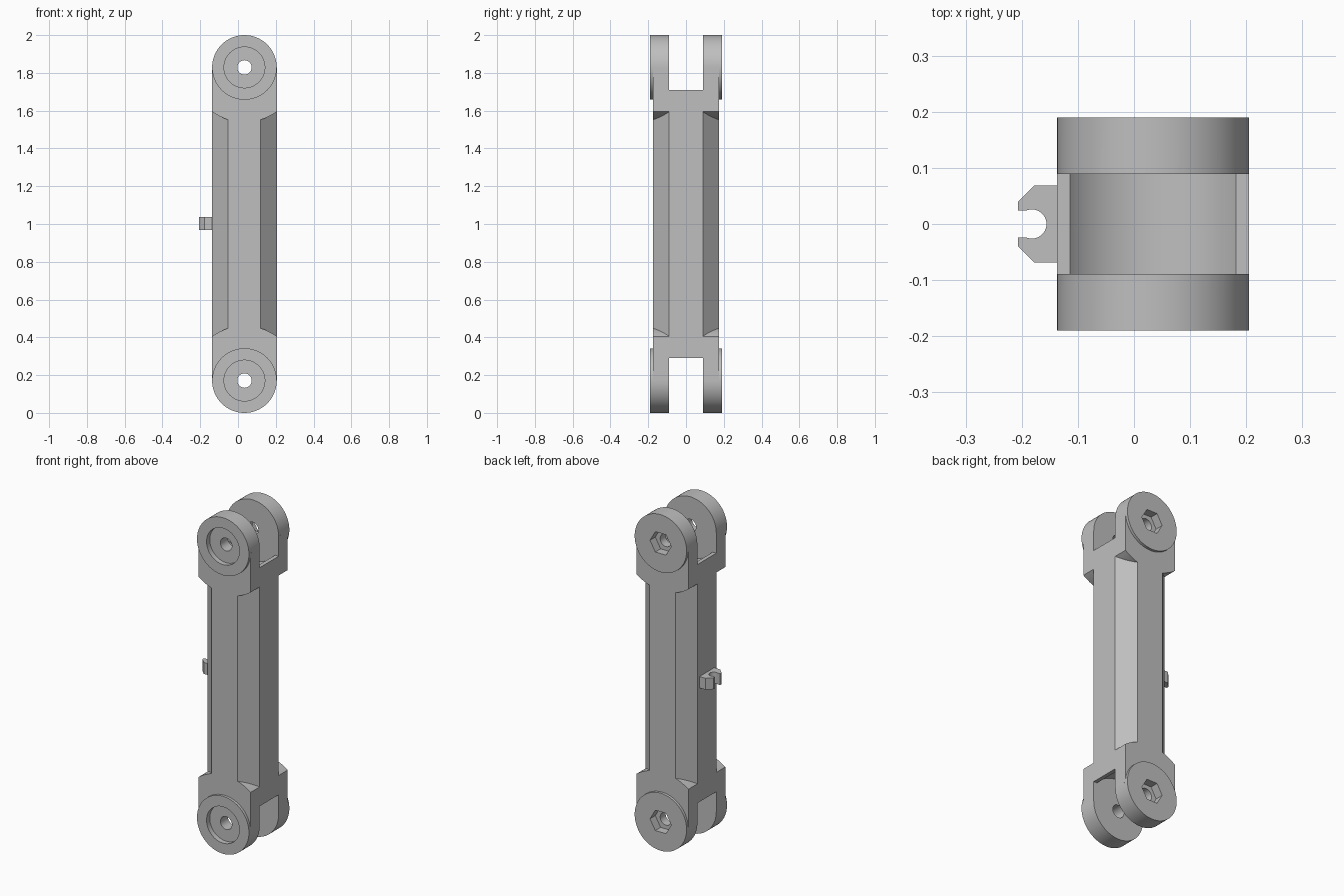
import bpy, bmesh, math

if "Cube" in bpy.data.objects:
    bpy.data.objects.remove(bpy.data.objects["Cube"], do_unlink=True)

CX = 0.034                      # link axis, offset by the clip on one side
R = 0.171                       # eye radius
EYES = ((R, -1), (2 - R, 1))    # height of each eye and its outward direction

grey = bpy.data.materials.new("plain grey")
grey.use_nodes = True
grey.diffuse_color = (0.52, 0.52, 0.52, 1)
grey.node_tree.nodes["Principled BSDF"].inputs["Base Color"].default_value = (0.52, 0.52, 0.52, 1)


def prism(name, pts, a, b, axis="y"):
    """Extrude a 2D outline from a to b along y (outline in x, z) or z (outline in x, y)."""
    bm = bmesh.new()
    place = (lambda p, t: (p[0], t, p[1])) if axis == "y" else (lambda p, t: (p[0], p[1], t))
    lo = [bm.verts.new(place(p, a)) for p in pts]
    hi = [bm.verts.new(place(p, b)) for p in pts]
    bm.faces.new(lo)
    bm.faces.new(hi[::-1])
    n = len(pts)
    for i in range(n):
        j = (i + 1) % n
        bm.faces.new((lo[j], lo[i], hi[i], hi[j]))
    bmesh.ops.recalc_face_normals(bm, faces=bm.faces[:])
    mesh = bpy.data.meshes.new(name)
    bm.to_mesh(mesh)
    bm.free()
    mesh.materials.append(grey)
    ob = bpy.data.objects.new(name, mesh)
    bpy.context.collection.objects.link(ob)
    return ob


def circle(r, z, n=96):
    return [(CX + r * math.cos(2 * math.pi * i / n), z + r * math.sin(2 * math.pi * i / n))
            for i in range(n)]


def rect(x0, x1, z0, z1):
    return [(x0, z0), (x1, z0), (x1, z1), (x0, z1)]


def combine(ob, tool, op="DIFFERENCE"):
    """Apply a boolean and discard the tool."""
    tool.hide_render = True
    mod = ob.modifiers.new("cut", "BOOLEAN")
    mod.operation, mod.solver, mod.object = op, "EXACT", tool
    bpy.context.view_layer.objects.active = ob
    bpy.ops.object.modifier_apply(modifier=mod.name)
    bpy.data.objects.remove(tool, do_unlink=True)


def smooth(ob):
    bpy.ops.object.select_all(action="DESELECT")
    ob.select_set(True)
    bpy.context.view_layer.objects.active = ob
    bpy.ops.object.shade_smooth_by_angle(angle=math.radians(25))


# Main bar
link = prism("link_arm", rect(CX - 0.1712, CX + 0.1712, R, 2 - R), -0.174, 0.174)

# Chamfer the four long corners, stopping at arcs around each eye
for sx in (-1, 1):
    for sy in (-1, 1):
        tri = [(CX + sx * x, sy * y) for x, y in ((0.4, -0.14), (0.4, 0.4), (-0.14, 0.4))]
        cutter = prism("chamfer_cutter", tri, 0.2, 1.8, "z")
        for z, d in EYES:
            combine(cutter, prism("stop", circle(0.29, z), -0.6, 0.6))
        combine(link, cutter)

for z, d in EYES:
    # Round eye, then the fork slot with its rounded clearance floor
    combine(link, prism("eye", circle(R, z), -0.19, 0.19), "UNION")
    z0, z1 = sorted((z - d * 0.119, z + d * 0.3))
    combine(link, prism("slot", rect(CX - 0.3, CX + 0.3, z0, z1), -0.089, 0.089))
    combine(link, prism("clearance", circle(0.19, z), -0.089, 0.089))
    # Pin bore, round head recess in front, hexagonal nut recess at the back
    combine(link, prism("bore", circle(0.038, z, 48), -0.3, 0.3))
    combine(link, prism("head_recess", circle(0.108, z), -0.3, -0.16))
    combine(link, prism("nut_recess", circle(0.07, z, 6), 0.14, 0.3))
smooth(link)

# Small open cable clip on the side of the bar
arc = [(-0.182 + 0.026 * math.cos(a), 0.026 * math.sin(a))
       for a in (math.radians(110 - 220 * i / 24) for i in range(25))]
outline = [(-0.13, 0.069), (-0.177, 0.069), (-0.207, 0.039), (-0.207, 0.0244)] + arc
outline += [(x, -y) for x, y in ((-0.207, 0.0244), (-0.207, 0.039), (-0.177, 0.069), (-0.13, 0.069))]
clip = prism("side_clip", outline, 0.968, 1.036, "z")
smooth(clip)
